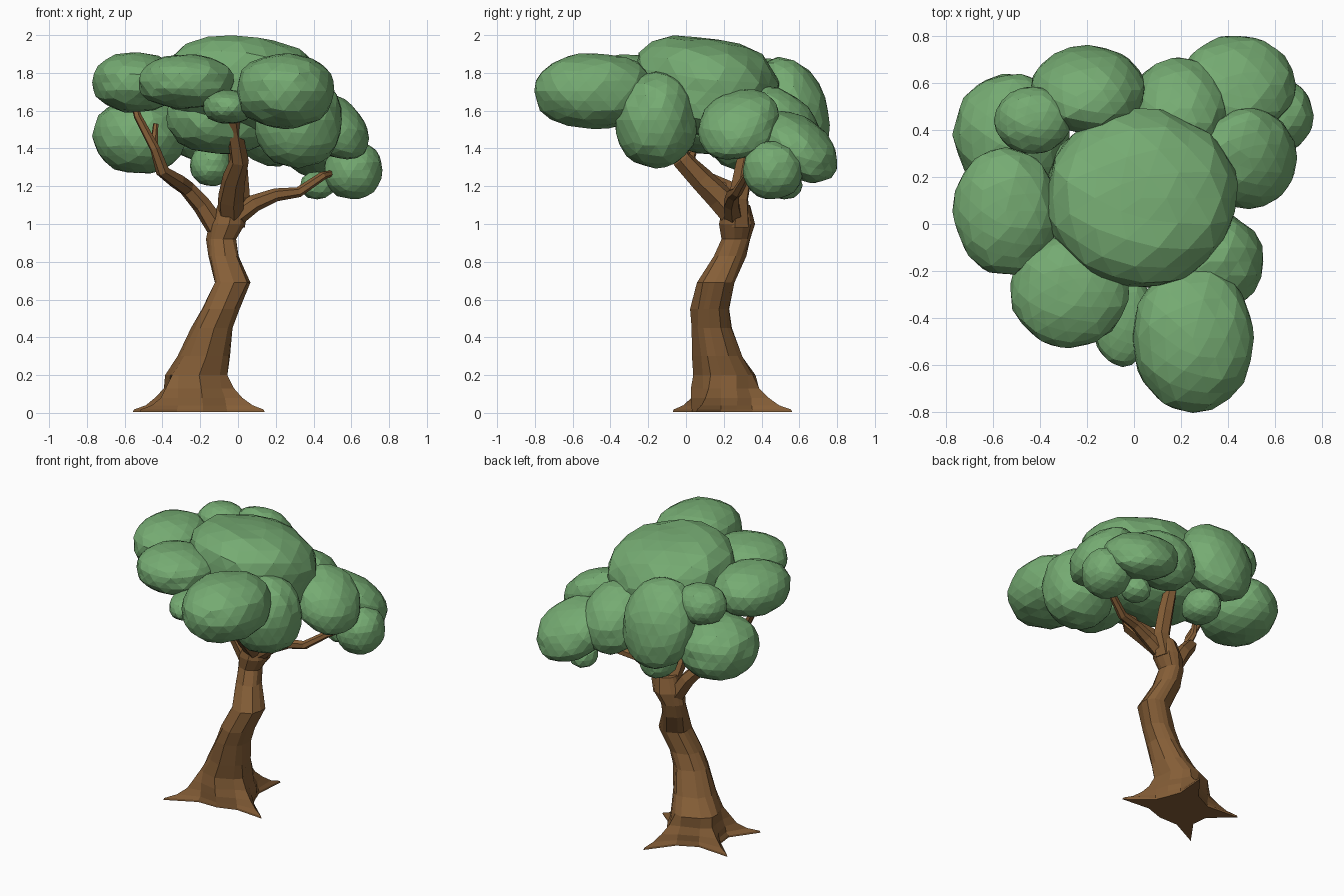
import bpy, bmesh, math, random
from mathutils import Vector

if "Cube" in bpy.data.objects:
    bpy.data.objects.remove(bpy.data.objects["Cube"])

random.seed(4)


def material(name, rgb):
    m = bpy.data.materials.new(name)
    m.diffuse_color = (*rgb, 1)
    m.use_nodes = True
    m.node_tree.nodes["Principled BSDF"].inputs["Base Color"].default_value = m.diffuse_color
    return m


LEAF = material("leaf green", (0.18, 0.41, 0.17))
BARK = material("bark brown", (0.235, 0.112, 0.038))


def finish(bm, name, mat):
    bmesh.ops.recalc_face_normals(bm, faces=bm.faces)
    me = bpy.data.meshes.new(name)
    bm.to_mesh(me)
    bm.free()
    me.materials.append(mat)
    bpy.context.collection.objects.link(bpy.data.objects.new(name, me))


def loft(name, rings):
    """Skin a list of equal-length rings of points and cap both ends."""
    bm = bmesh.new()
    vs = [[bm.verts.new(p) for p in r] for r in rings]
    n = len(vs[0])
    for a, b in zip(vs, vs[1:]):
        for i in range(n):
            j = (i + 1) % n
            bm.faces.new((a[i], a[j], b[j], b[i]))
    bm.faces.new(vs[0][::-1])
    bm.faces.new(vs[-1])
    finish(bm, name, BARK)


def branch(name, path, sides=6):
    """Tapered tube along (x, y, z, radius) points."""
    pts = [Vector(p[:3]) for p in path]
    rings = []
    for i, p in enumerate(pts):
        d = (pts[min(i + 1, len(pts) - 1)] - pts[max(i - 1, 0)]).normalized()
        u = d.cross(Vector((0.2, 1, 0.1))).normalized()
        w = d.cross(u)
        rings.append([p + path[i][3] * random.uniform(0.92, 1.06)
                      * (u * math.cos(t) + w * math.sin(t))
                      for t in (2 * math.pi * k / sides for k in range(sides))])
    loft(name, rings)


def leaf_clump(name, c, r, tilt=(0, 0), p=2.25):
    """Faceted, slightly boxy ellipsoid; tilt is the slope of z along x and y."""
    bm = bmesh.new()
    bmesh.ops.create_icosphere(bm, subdivisions=3 if max(r) > 0.12 else 2, radius=1)
    for v in bm.verts:
        h = math.hypot(v.co.x, v.co.y)
        k = (h ** p + abs(v.co.z) ** p) ** (-1 / p) * random.uniform(0.96, 1.015)
        o = Vector(v.co[i] * r[i] * k for i in range(3))
        o.z += tilt[0] * o.x + tilt[1] * o.y
        v.co = Vector(c) + o
    finish(bm, name, LEAF)


# Trunk with four spreading roots: (angle, foot radius), roots are the long ones
foot = [(70, .385), (90, .19), (135, .18), (158, .385), (177, .21), (206, .22),
        (220, .42), (234, .21), (275, .17), (318, .19), (337, .37), (355, .18),
        (25, .16), (53, .19)]
# centre x, y, height, radius, share of root flare
levels = [(-.20, .20, .005, .17, 1), (-.20, .20, .018, .17, .97),
          (-.20, .20, .04, .175, .65), (-.205, .20, .08, .178, .36),
          (-.21, .20, .13, .17, .18),
          (-.22, .20, .2, .158, .06), (-.18, .17, .3, .132, .02),
          (-.135, .135, .45, .11, 0), (-.09, .13, .55, .104, 0),
          (-.03, .16, .69, .1, 0), (-.075, .23, .83, .085, 0),
          (-.085, .262, .92, .08, 0), (-.055, .265, 1.0, .095, 0),
          (-.035, .265, 1.1, .075, 0)]
rings = []
for cx, cy, z, r, flare in levels:
    ring = []
    for a, f in foot:
        t = math.radians(a)
        d = (r + (f - r) * flare) * (random.uniform(.92, 1.06) if z > .1 else 1)
        ring.append((cx + d * math.cos(t), cy + d * math.sin(t), z))
    rings.append(ring)
loft("trunk", rings)

# Limbs
branch("front_limb", [(-.04, .27, 1.03, .07), (-.04, .18, 1.14, .07), (-.02, .08, 1.24, .062),
                      (.01, -.02, 1.34, .052), (-.02, -.1, 1.5, .045), (-.03, -.18, 1.62, .035)])
branch("back_limb", [(-.03, .27, 1.0, .075), (.01, .28, 1.14, .055),
                     (0, .31, 1.3, .05), (-.02, .35, 1.5, .04)])
branch("left_limb", [(-.1, .26, .96, .06), (-.19, .25, 1.1, .05), (-.27, .22, 1.19, .046),
                     (-.32, .13, 1.225, .042), (-.4, .04, 1.28, .035), (-.44, .01, 1.4, .028),
                     (-.53, .02, 1.57, .022), (-.55, .04, 1.65, .02)])
branch("left_twig", [(-.42, .02, 1.35, .026), (-.445, .05, 1.42, .022), (-.435, .08, 1.53, .014)])
branch("right_limb", [(-.02, .25, 1.03, .055), (.09, .24, 1.11, .045), (.2, .25, 1.155, .035),
                      (.32, .27, 1.17, .028), (.45, .32, 1.255, .022), (.5, .38, 1.27, .015)])

# Leaf clumps: centre, radii, tilt
clumps = {
    "left_leaves": ((-.545, .055, 1.75), (.225, .275, .16)),
    "front_left_leaves": ((-.275, -.29, 1.755), (.255, .24, .145)),
    "front_right_leaves": ((.25, -.485, 1.705), (.265, .32, .2)),
    "right_front_leaves": ((.32, -.16, 1.55), (.235, .22, .255)),
    "right_leaves": ((.49, .28, 1.525), (.205, .22, .165), (-.35, .15)),
    "right_low_leaves": ((.61, .46, 1.285), (.155, .16, .155)),
    "back_right_leaves": ((.44, .59, 1.41), (.25, .215, .165), (-.2, -.35)),
    "back_leaves": ((-.195, .57, 1.61), (.245, .19, .26), (0, -.45)),
    "back_middle_leaves": ((.19, .49, 1.52), (.21, .22, .2), (0, -.3)),
    "back_left_leaves": ((-.52, .38, 1.465), (.25, .265, .2)),
    "back_left_small_leaves": ((-.43, .44, 1.755), (.165, .145, .125)),
    "front_small_leaves": ((-.05, -.4, 1.62), (.135, .21, .09)),
    "inner_leaves": ((-.08, .14, 1.56), (.3, .31, .19)),
    "back_low_leaves": ((-.14, .49, 1.31), (.115, .14, .11)),
    "right_tiny_leaves": ((.42, .52, 1.205), (.095, .1, .075)),
}
for name, args in clumps.items():
    leaf_clump(name, *args)
leaf_clump("crown_leaves", (.03, .11, 1.722), (.415, .385, .262), (-.06, -.12), 2.9)
